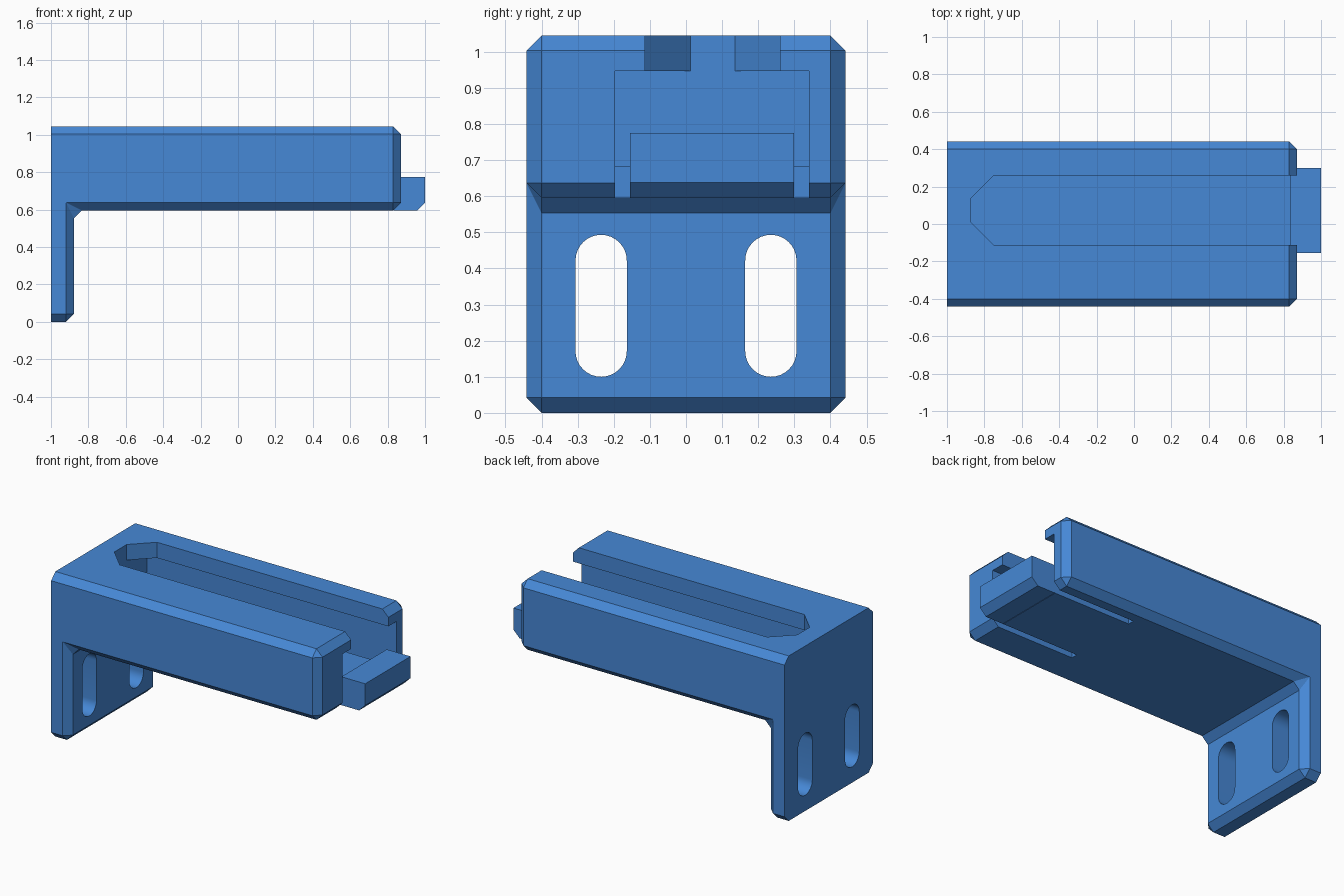
import bpy, bmesh, math
from mathutils import Vector

if "Cube" in bpy.data.objects:
    bpy.data.objects.remove(bpy.data.objects["Cube"])

BEVEL = 0.042
blue = bpy.data.materials.new("blue_plastic")
blue.diffuse_color = (0.061, 0.246, 0.672, 1)
blue.use_nodes = True
blue.node_tree.nodes["Principled BSDF"].inputs["Base Color"].default_value = blue.diffuse_color


def prism(name, points, axis, lo, hi):
    """Extrude a closed 2D outline along one axis (the other two stay in xyz order)."""
    bm = bmesh.new()

    def place(p, d):
        co = list(p)
        co.insert("xyz".index(axis), d)
        return Vector(co)

    face = bm.faces.new([bm.verts.new(place(p, lo)) for p in points])
    new = bmesh.ops.extrude_face_region(bm, geom=[face])["geom"]
    shift = place((0, 0), hi - lo)
    bmesh.ops.translate(bm, vec=shift, verts=[v for v in new if isinstance(v, bmesh.types.BMVert)])
    bmesh.ops.recalc_face_normals(bm, faces=bm.faces)
    mesh = bpy.data.meshes.new(name)
    bm.to_mesh(mesh)
    bm.free()
    mesh.materials.append(blue)
    obj = bpy.data.objects.new(name, mesh)
    bpy.context.collection.objects.link(obj)
    return obj


def box(name, x, y, z):
    return prism(name, [(x[0], y[0]), (x[1], y[0]), (x[1], y[1]), (x[0], y[1])], "z", *z)


def combine(target, tool, operation):
    """Apply a boolean and remove the tool object."""
    tool.hide_render = True
    mod = target.modifiers.new("cut", "BOOLEAN")
    mod.operation, mod.solver, mod.object = operation, "EXACT", tool
    bpy.context.view_layer.objects.active = target
    bpy.ops.object.modifier_apply(modifier=mod.name)
    bpy.data.objects.remove(tool)


# L-shaped bracket: wall plate and arm, chamfered everywhere but on the wall side
bracket = prism("bracket", [(-1, 0), (-0.877, 0), (-0.877, 0.595), (0.872, 0.595),
                            (0.872, 1.045), (-1, 1.045)], "y", -0.442, 0.442)
bm = bmesh.new()
bm.from_mesh(bracket.data)
edges = [e for e in bm.edges
         if not all(v.co.x < -0.99 for v in e.verts)
         and not (abs(e.verts[0].co.x - e.verts[1].co.x) < 0.001
                  and min(v.co.x for v in e.verts) < -0.99)
         ]
# the top edge against the wall stays sharp as well
bmesh.ops.bevel(bm, geom=edges, offset=BEVEL, offset_type="OFFSET", segments=1,
                profile=0.5, affect="EDGES", clamp_overlap=False)
bm.to_mesh(bracket.data)
bm.free()

# Undercut channel, open at the free end
combine(bracket, box("channel", (-0.875, 1.2), (-0.197, 0.34), (0.682, 0.946)), "DIFFERENCE")

# Narrower channel mouth with a clipped inner end
mouth = [(-0.875, 0.012), (-0.75, -0.113), (1.2, -0.113), (1.2, 0.26), (-0.75, 0.26), (-0.875, 0.135)]
combine(bracket, prism("channel_mouth", mouth, "z", 0.93, 1.2), "DIFFERENCE")

# Two slits free the spring tongue in the channel floor
for y in ((-0.197, -0.155), (0.299, 0.34)):
    combine(bracket, box("slit", (0.29, 1.2), y, (0.5, 0.75)), "DIFFERENCE")

# Raised catch at the tongue tip
catch = [(0.833, 0.595), (0.957, 0.595), (1, 0.638), (1, 0.775), (0.833, 0.775)]
combine(bracket, prism("catch", catch, "y", -0.155, 0.299), "UNION")

# Rounded screw slots through the wall plate
R = 0.071
for side in (-1, 1):
    outline = []
    for i in range(34):
        upper = i < 17
        a = math.pi * (i if upper else i - 1) / 16
        outline.append((side * 0.235 + R * math.cos(a), (0.422 if upper else 0.171) + R * math.sin(a)))
    combine(bracket, prism("screw_slot", outline, "x", -1.2, -0.7), "DIFFERENCE")

# Smooth only the rounded slot ends
bpy.ops.object.select_all(action="DESELECT")
bracket.select_set(True)
bpy.context.view_layer.objects.active = bracket
bpy.ops.object.shade_smooth_by_angle(angle=math.radians(25))
